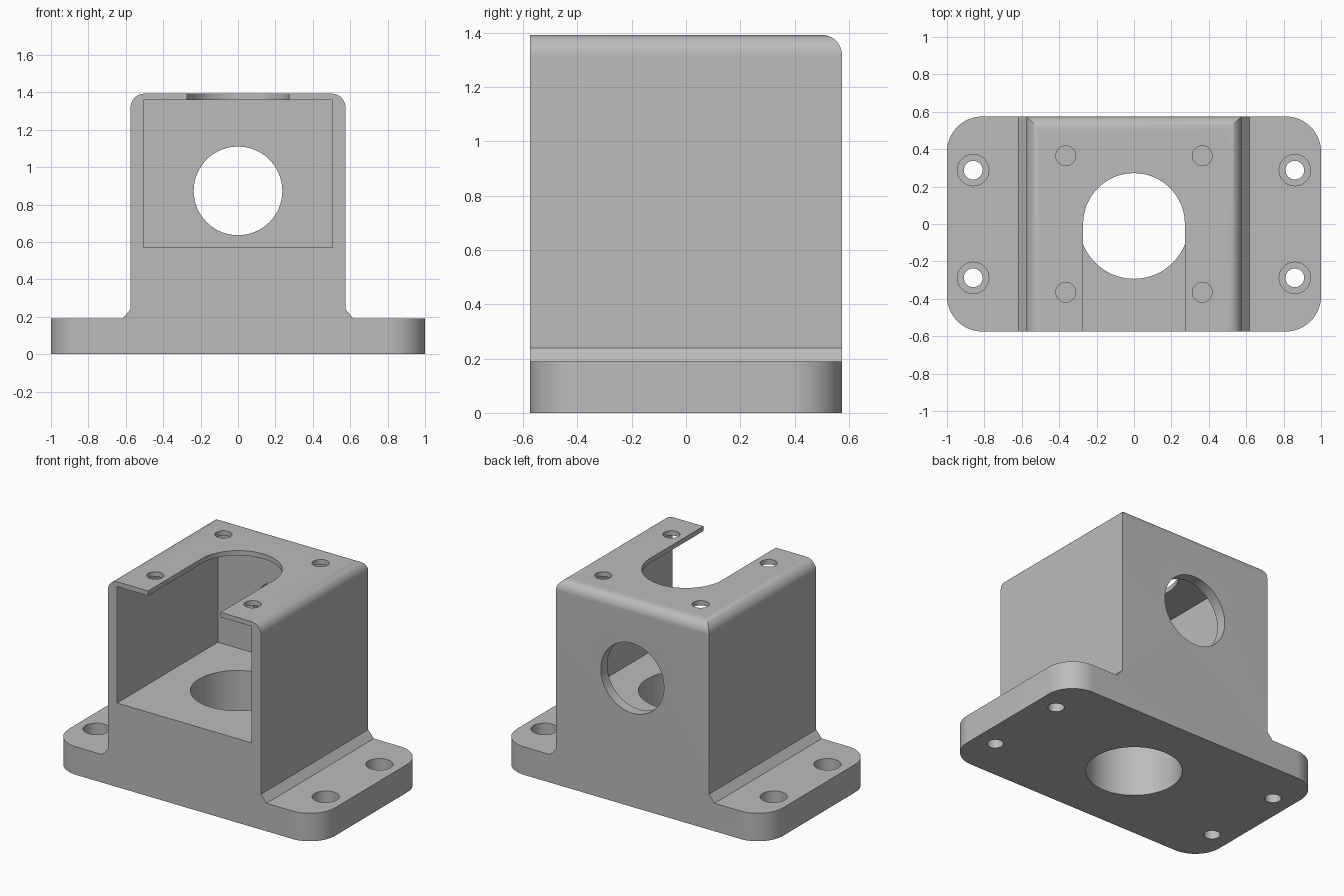
import bpy, bmesh
from math import sin, cos, pi, radians
from mathutils import Vector

if "Cube" in bpy.data.objects:
    bpy.data.objects.remove(bpy.data.objects["Cube"])

# Main sizes
HALF = 0.575        # half width and depth of the housing
TOP = 1.393         # overall height
BASE = 0.19         # flange thickness
ROUND = 0.075       # radius of the top edges
INNER = 0.505       # half width of the cavity
FLOOR, CEILING = 0.57, 1.36
MORE = 0.2          # overshoot of the cutting shapes

AXES = {"x": lambda u, v, w: (w, u, v),
        "y": lambda u, v, w: (u, w, v),
        "z": lambda u, v, w: (u, v, w)}


def arc(u, v, r, start, end, steps=16):
    """Points on an arc, angles in degrees."""
    angles = [radians(start + (end - start) * i / steps) for i in range(steps + 1)]
    return [(u + r * cos(a), v + r * sin(a)) for a in angles]


def prism(name, outline, axis, low, high):
    """Closed outline pushed along one axis."""
    bm = bmesh.new()
    place = AXES[axis]
    face = bm.faces.new([bm.verts.new(place(u, v, low)) for u, v in outline])
    pushed = bmesh.ops.extrude_face_region(bm, geom=[face])["geom"]
    new_verts = [g for g in pushed if isinstance(g, bmesh.types.BMVert)]
    bmesh.ops.translate(bm, verts=new_verts, vec=Vector(place(0, 0, high - low)))
    bmesh.ops.recalc_face_normals(bm, faces=bm.faces)
    mesh = bpy.data.meshes.new(name)
    bm.to_mesh(mesh)
    bm.free()
    obj = bpy.data.objects.new(name, mesh)
    bpy.context.collection.objects.link(obj)
    return obj


def cylinder(name, u, v, r, axis, low, high, steps=64):
    return prism(name, arc(u, v, r, 0, 360, steps)[:-1], axis, low, high)


def combine(obj, tool, operation):
    """Apply a boolean and drop the tool."""
    tool.hide_render = True
    mod = obj.modifiers.new(operation.title(), "BOOLEAN")
    mod.operation, mod.solver, mod.object = operation, "EXACT", tool
    bpy.context.view_layer.objects.active = obj
    bpy.ops.object.modifier_apply(modifier=mod.name)
    bpy.data.objects.remove(tool)


# Flanged housing: front outline with chamfered feet and rounded shoulders
right_half = [(1, 0), (1, BASE), (0.617, BASE), (HALF, 0.24)]
right_half += arc(HALF - ROUND, TOP - ROUND, ROUND, 0, 90)
outline = right_half + [(-x, z) for x, z in reversed(right_half)]
housing = prism("bearing_housing", outline, "y", -HALF - MORE, HALF + MORE)

# Rounded flange corners
corner = 0.19
plan = []
for i, (sx, sy) in enumerate([(1, 1), (-1, 1), (-1, -1), (1, -1)]):
    plan += arc(sx * (1 - corner), sy * (HALF - corner), corner, 90 * i, 90 * i + 90)
combine(housing, prism("plan_trim", plan, "z", -MORE, TOP + MORE), "INTERSECT")

# Rounded top edge at the back
side = [(-HALF - MORE, -MORE), (HALF, -MORE)]
side += arc(HALF - ROUND, TOP - ROUND, ROUND, 0, 90) + [(-HALF - MORE, TOP)]
combine(housing, prism("side_trim", side, "x", -1 - MORE, 1 + MORE), "INTERSECT")

# Cavity open to the front
box = [(-INNER, FLOOR), (INNER, FLOOR), (INNER, CEILING), (-INNER, CEILING)]
cutters = [prism("cavity_cutter", box, "y", -HALF - MORE, INNER)]

# U-shaped slot in the top plate
slot = 0.272
u_shape = [(slot, -HALF - MORE)] + arc(0, 0, slot, 0, 180, 32) + [(-slot, -HALF - MORE)]
cutters.append(prism("slot_cutter", u_shape, "z", 1.2, TOP + MORE))

# Large bores through the floor and the back wall
cutters.append(cylinder("floor_bore", 0, 0, 0.293, "z", -MORE, FLOOR + MORE))
cutters.append(cylinder("back_bore", 0, 0.873, 0.237, "y", 0.4, HALF + MORE))

# Screw holes in the top plate, counterbored bolt holes in the flanges
for sx in (-1, 1):
    for sy in (-1, 1):
        cutters.append(cylinder("screw_hole", sx * 0.365, sy * 0.365, 0.053, "z", 1.25, TOP + MORE, 32))
        cutters.append(cylinder("bolt_hole", sx * 0.86, sy * 0.288, 0.05, "z", -MORE, BASE + MORE, 32))
        cutters.append(cylinder("counterbore", sx * 0.86, sy * 0.288, 0.084, "z", 0.09, BASE + MORE, 32))

for cutter in cutters:
    combine(housing, cutter, "DIFFERENCE")

# Single grey finish
grey = bpy.data.materials.new("machined_grey")
grey.use_nodes = True
colour = (0.5, 0.5, 0.5, 1)
grey.diffuse_color = colour
grey.node_tree.nodes["Principled BSDF"].inputs["Base Color"].default_value = colour
housing.data.materials.clear()
housing.data.materials.append(grey)

# Smooth curves, crisp edges
bpy.ops.object.select_all(action="DESELECT")
housing.select_set(True)
bpy.context.view_layer.objects.active = housing
bpy.ops.object.shade_smooth_by_angle(angle=radians(30))
